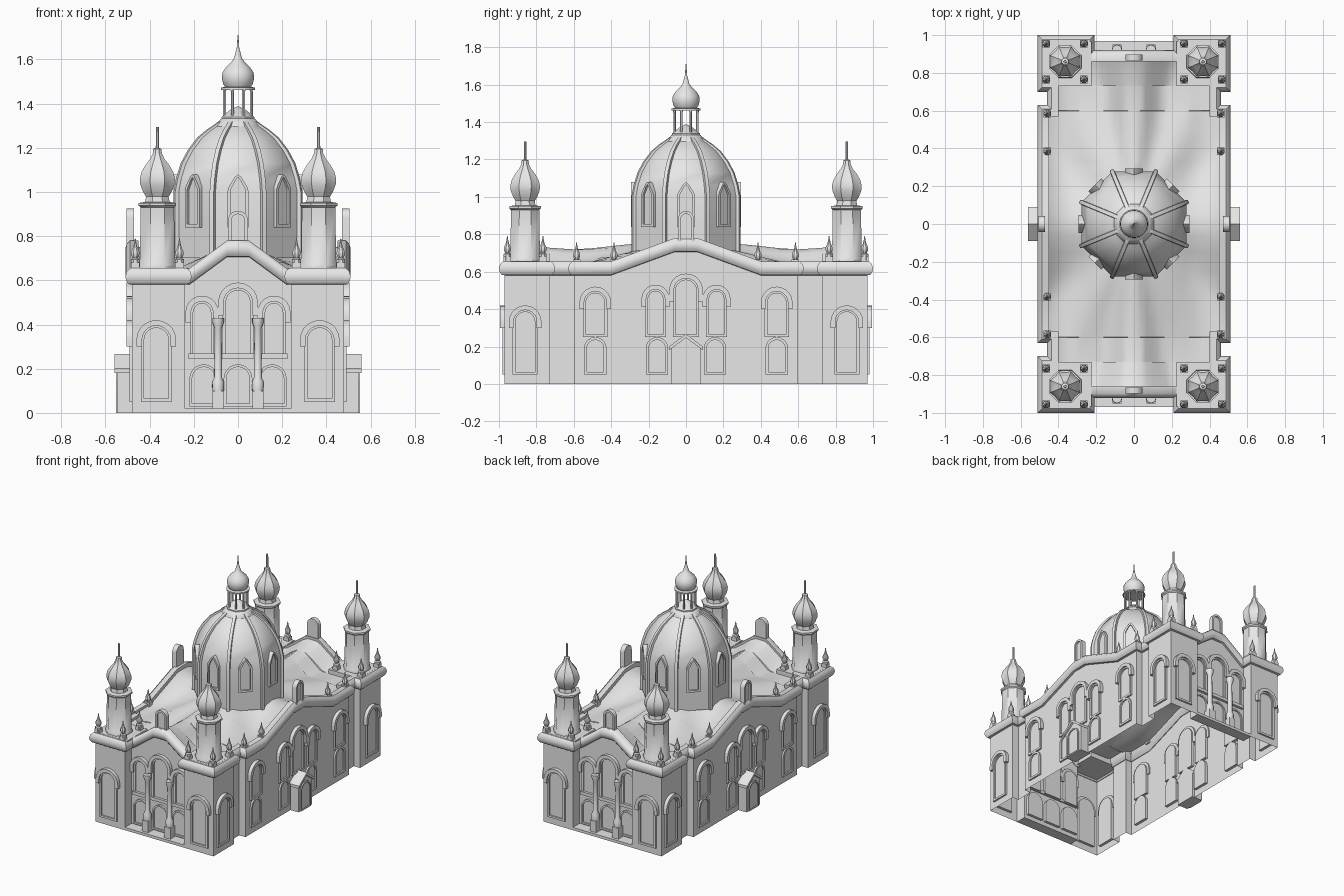
import bpy, bmesh, math
from mathutils import Matrix, Vector

cube = bpy.data.objects.get("Cube")
if cube:
    bpy.data.objects.remove(cube)

stone = bpy.data.materials.new("pale_stone")
stone.use_nodes = True
GREY = (0.8, 0.8, 0.8, 1)
stone.diffuse_color = GREY
stone.node_tree.nodes["Principled BSDF"].inputs["Base Color"].default_value = GREY
parts = []


def finish(name, bm):
    bmesh.ops.recalc_face_normals(bm, faces=bm.faces)
    mesh = bpy.data.meshes.new(name)
    bm.to_mesh(mesh)
    bm.free()
    mesh.materials.append(stone)
    obj = bpy.data.objects.new(name, mesh)
    bpy.context.collection.objects.link(obj)
    parts.append(obj)


def strip(bm, rings, caps=(True, True), loop=False):
    """Skin closed rings of points in order."""
    rows = [[bm.verts.new(p) for p in ring] for ring in rings]
    pairs = list(zip(rows, rows[1:])) + ([(rows[-1], rows[0])] if loop else [])
    for a, b in pairs:
        for i in range(len(a)):
            j = (i + 1) % len(a)
            bm.faces.new((a[i], a[j], b[j], b[i]))
    for row, cap in zip((rows[0], rows[-1]), caps):
        if cap and not loop:
            bm.faces.new(row)


def lathe(bm, profile, sides, x=0, y=0, z=0, turn=math.pi / 8, lobe=1.0):
    rings = []
    for r, h in profile:
        ring = []
        for k in range(sides):
            a = turn + 2 * math.pi * k / sides
            rad = r * (lobe if k % 2 else 1)
            ring.append((x + rad * math.cos(a), y + rad * math.sin(a), z + h))
        rings.append(ring)
    strip(bm, rings)


def box(bm, x0, x1, y0, y1, z0, z1):
    strip(bm, [[(x0, y0, z), (x1, y0, z), (x1, y1, z), (x0, y1, z)] for z in (z0, z1)])


def frame(dist, angle, shift=0):
    """Wall frame: local x along the wall, y up, z outward."""
    n = Vector((math.cos(angle), math.sin(angle), 0))
    t = Vector((-n.y, n.x, 0))
    m = Matrix((t, (0, 0, 1), n)).transposed().to_4x4()
    m.translation = n * dist + t * shift
    return m


def arch(w, z0, z1, tip=0.0, steps=10):
    pts = [(-w, z0), (w, z0)]
    for k in range(steps + 1):
        a = math.pi * k / steps
        pts.append((w * math.cos(a), z1 - w + w * math.sin(a) + tip * max(0, math.sin(a)) ** 8))
    return pts


def panel(bm, m, w, z0, z1, depth=0.012, edge=0.015, recess=0.01, tip=0.0, back=-0.02):
    """Arched surround with a sunk pane."""
    outer = arch(w, z0, z1, tip)
    inner = arch(w - edge, z0 + edge, z1 - edge, tip)
    steps = ((outer, back), (outer, depth), (inner, depth), (inner, depth - recess))
    strip(bm, [[m @ Vector((a, h, d)) for a, h in o] for o, d in steps])


def hood(bm, m, w, z0, z1, depth=0.025, band=0.025):
    """Raised moulding over an arch."""
    outer, inner = arch(w, z0, z1)[1:], arch(w - band, z0, z1 - band)[1:]
    outer.append((-w, z0))
    inner.append((band - w, z0))
    strip(bm, [[m @ Vector((*o, -0.01)), m @ Vector((*o, depth)),
                m @ Vector((*i, depth)), m @ Vector((*i, -0.01))]
               for o, i in zip(outer, inner)])


def gable(a, lo, hi):
    return 0.125 * min(1, max(0, (hi - a) / (hi - lo)))


# Plan outline: one quarter, then mirrored round
END, SIDE = 0.89, 0.48
quarter = [(SIDE, y, 0.58 + gable(y, 0.06, 0.4)) for y in (0, 0.06, 0.4, 0.6)]
quarter += [(x, y, 0.58) for x, y in ((0.43, 0.6), (0.43, 0.73), (SIDE, 0.73),
                                      (SIDE, 0.97), (0.24, 0.97), (0.24, END))]
quarter += [(x, END, 0.58 + gable(x, 0.05, 0.22)) for x in (0.22, 0.05, 0)]
half = quarter + [(-x, y, z) for x, y, z in reversed(quarter[:-1])]
outline = half + [(-x, -y, z) for x, y, z in half[1:-1]]

bm = bmesh.new()
strip(bm, [[(x, y, 0) for x, y, z in outline], [(x, y, z + 0.04) for x, y, z in outline]],
      caps=(False, False))
finish("walls", bm)

# Cornice swept along the outline with mitred corners
bm = bmesh.new()
profile = [(-0.005, 0), (0.015, 0.003), (0.026, 0.018), (0.03, 0.038),
           (0.024, 0.06), (0.008, 0.075), (-0.03, 0.075), (-0.03, 0.03)]
rings = []
for i, (x, y, z) in enumerate(outline):
    p = Vector((x, y))
    d0 = (p - Vector(outline[i - 1][:2])).normalized()
    d1 = (Vector(outline[(i + 1) % len(outline)][:2]) - p).normalized()
    n0, n1 = Vector((d0.y, -d0.x)), Vector((d1.y, -d1.x))
    mitre = (n0 + n1) / (1 + n0.dot(n1))
    rings.append([(*(p + mitre * o), z + h) for o, h in profile])
strip(bm, rings, loop=True)
finish("cornice", bm)

# Sagging roof that rises to the four gables
bm = bmesh.new()
ys = [0, 0.06, 0.15, 0.25, 0.33, 0.4, 0.5, 0.599, 0.6, 0.73, 0.731, 0.8, 0.85, END]
ys = [-y for y in reversed(ys[1:])] + ys
rows = []
for y in ys:
    width = 0.43 if 0.6 <= abs(y) <= 0.73 else SIDE
    row = []
    for k in range(-14, 15):
        u, v = abs(k) / 14, abs(y) / END
        t = max(u, v, 1e-6)
        edge = gable(END * v / t, 0.06, 0.4) if u >= v else gable(SIDE * u / t, 0.05, 0.22)
        z = 0.76 * (1 - t) + (0.648 + edge) * t - 0.05 * math.sin(math.pi * t * t)
        row.append(bm.verts.new((width * k / 14, y, z)))
    rows.append(row)
for a, b in zip(rows, rows[1:]):
    for i in range(len(a) - 1):
        bm.faces.new((a[i], a[i + 1], b[i + 1], b[i]))
finish("roof", bm)

# Corner platforms, towers with lobed onion caps, and pinnacles
decks, towers, onions, pins = [bmesh.new() for _ in range(4)]
pin = [(0.022, 0), (0.022, 0.035), (0.012, 0.04), (0.02, 0.055), (0.02, 0.07),
       (0.01, 0.09), (0.005, 0.11), (0.002, 0.13)]
tower = [(0.093, 0), (0.093, 0.02), (0.086, 0.03), (0.082, 0.26), (0.082, 0.28),
         (0.092, 0.288), (0.092, 0.3), (0.06, 0.305), (0.055, 0.33)]
onion = [(0.05, 0.32), (0.07, 0.35), (0.084, 0.385), (0.086, 0.41), (0.078, 0.44),
         (0.056, 0.475), (0.035, 0.5), (0.022, 0.525), (0.02, 0.545), (0.008, 0.55), (0.007, 0.645)]
for sx in (-1, 1):
    for sy in (-1, 1):
        xs, yy = sorted((sx * 0.225, sx * 0.475)), sorted((sy * 0.73, sy * 0.965))
        box(decks, *xs, *yy, 0.59, 0.656)
        lathe(towers, tower, 8, sx * 0.365, sy * 0.86, 0.65)
        lathe(onions, onion, 16, sx * 0.365, sy * 0.86, 0.65, lobe=0.88)
        for px in (0.265, 0.465):
            for py in (0.765, 0.955):
                box(pins, sx * px - 0.02, sx * px + 0.02, sy * py - 0.02, sy * py + 0.02, 0.64, 0.68)
                lathe(pins, pin, 8, sx * px, sy * py, 0.66)
        for py in (0.385, 0.585):
            box(pins, sx * 0.46 - 0.02, sx * 0.46 + 0.02, sy * py - 0.02, sy * py + 0.02, 0.62, 0.665)
            lathe(pins, pin, 8, sx * 0.46, sy * py, 0.625)
for name, b in (("corner_decks", decks), ("corner_towers", towers),
                ("onion_caps", onions), ("pinnacles", pins)):
    finish(name, b)

# Main dome: eight panels with corner ribs
curve = [(0.3, 0.7), (0.3, 0.85), (0.3, 1.0), (0.288, 1.06), (0.265, 1.13), (0.23, 1.19),
         (0.185, 1.245), (0.14, 1.28), (0.1, 1.305), (0.08, 1.32)]
bm = bmesh.new()
lathe(bm, curve + [(0.08, 1.34), (0.04, 1.37), (0.005, 1.387)], 8)
finish("main_dome", bm)
ribs, lights = bmesh.new(), bmesh.new()
for k in range(8):
    m = frame(0, math.pi * (k + 0.5) / 4)
    strip(ribs, [[m @ Vector((s, h, r + o)) for s, o in
                  ((-0.014, -0.02), (0.014, -0.02), (0.01, 0.012), (-0.01, 0.012))]
                 for r, h in curve])
    m = frame(0.277, math.pi * k / 4)
    panel(lights, m, 0.047, 0.84, 1.05, 0.016, 0.014, 0.012, 0.03, -0.05)
lathe(ribs, [(0.115, 1.28), (0.115, 1.295), (0.085, 1.33), (0.07, 1.335)], 8)
finish("dome_ribs", ribs)
finish("dome_windows", lights)

# Open lantern with a small onion cap and spire
bm = bmesh.new()
for k in range(8):
    a = math.pi * (k + 0.5) / 4
    lathe(bm, [(0.009, 1.32), (0.007, 1.34), (0.007, 1.45), (0.01, 1.47)], 6,
          0.066 * math.cos(a), 0.066 * math.sin(a))
lathe(bm, [(0.078, 1.462), (0.078, 1.472), (0.06, 1.476), (0.068, 1.49), (0.074, 1.515),
           (0.071, 1.54), (0.055, 1.565), (0.033, 1.585), (0.018, 1.605), (0.013, 1.625),
           (0.006, 1.65), (0.002, 1.71)], 24)
finish("lantern", bm)

# Windows, entrances and gable crests
wins, hoods, crests, porches, columns = [bmesh.new() for _ in range(5)]


def window(dist, angle, shift, w, z0, z1, drop=0.12):
    m = frame(dist, angle, shift)
    panel(wins, m, w, z0, z1 - 0.02)
    hood(hoods, m, w + 0.02, z1 - drop, z1)


def window_group(dist, angle):
    window(dist, angle, 0, 0.07, 0.25, 0.59, 0.15)
    for s in (-1, 1):
        window(dist, angle, s * 0.163, 0.055, 0.25, 0.53, 0.12)


for end in (-1, 1):
    face = end * math.pi / 2
    # Recessed end bay with an arcade, ledge, step and columns
    window_group(END, face)
    for s in (-1, 0, 1):
        panel(wins, frame(END, face, s * 0.155), 0.065, 0.03, 0.22, 0.015, 0.012)
    ys = sorted((end * END, end * 0.97))
    box(columns, -0.24, 0.24, *ys, 0, 0.02)
    ys = sorted((end * (END - 0.01), end * (END + 0.02)))
    box(columns, -0.225, 0.225, *ys, 0.245, 0.268)
    for s in (-0.09, 0.09):
        ys = sorted((end * 0.895, end * 0.95))
        box(columns, s - 0.025, s + 0.025, *ys, 0.02, 0.1)
        lathe(columns, [(0.026, 0.1), (0.028, 0.14), (0.018, 0.16), (0.016, 0.38),
                        (0.026, 0.41), (0.026, 0.43)], 12, s, end * 0.922)
    panel(crests, frame(0.885, face), 0.045, 0.73, 0.915, 0.012, 0.015, 0.012)
    # Long sides
    face = 0 if end > 0 else math.pi
    window_group(SIDE, face)
    panel(crests, frame(0.49, face), 0.042, 0.73, 0.925, 0.015, 0.015, 0.012)
    for s in (-1, 1):
        panel(wins, frame(SIDE, face, s * 0.155), 0.06, 0.05, 0.25)
        window(SIDE, face, s * 0.485, 0.065, 0.25, 0.52)
        panel(wins, frame(SIDE, face, s * 0.485), 0.06, 0.05, 0.25)
        window(SIDE, face, s * 0.86, 0.067, 0.05, 0.42)
        window(0.97, end * math.pi / 2, s * 0.37, 0.07, 0.05, 0.42)
    m = frame(0, face)
    gate = [(-0.078, 0), (0.078, 0), (0.078, 0.19), (0, 0.25), (-0.078, 0.19)]
    strip(porches, [[m @ Vector((a, h, d)) for a, h in gate] for d in (0.46, 0.545)])
    panel(porches, frame(0.545, face), 0.058, 0, 0.2, 0.008, 0.01, 0.006)
    strip(porches, [[m @ Vector((a, h + o, d)) for o, d in
                     ((0, 0.46), (0, 0.56), (0.02, 0.56), (0.02, 0.46))]
                    for a, h in ((-0.09, 0.18), (0, 0.247), (0.09, 0.18))])
for name, b in (("windows", wins), ("window_hoods", hoods), ("gable_crests", crests),
                ("side_porches", porches), ("end_columns", columns)):
    finish(name, b)

# Smooth shading with crisp edges
bpy.ops.object.select_all(action="DESELECT")
for obj in parts:
    obj.select_set(True)
bpy.context.view_layer.objects.active = parts[0]
bpy.ops.object.shade_smooth_by_angle(angle=math.radians(40))
